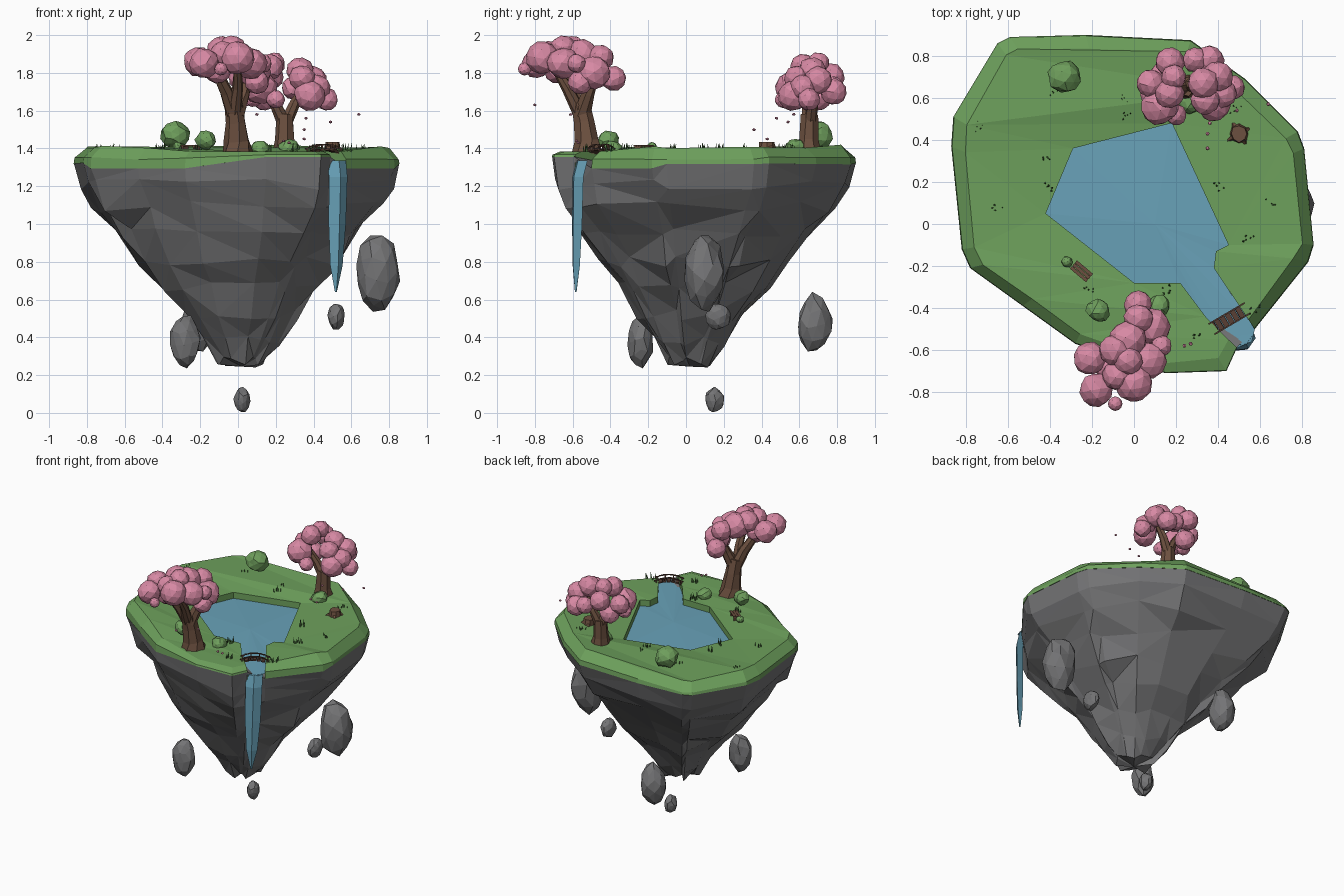
import bpy, bmesh, math, random
from mathutils import Vector, Matrix
from mathutils.geometry import tessellate_polygon

if "Cube" in bpy.data.objects:
    bpy.data.objects.remove(bpy.data.objects["Cube"])

random.seed(4)
R = random.uniform


def material(name, rgb):
    m = bpy.data.materials.new(name)
    m.diffuse_color = (*rgb, 1)
    m.use_nodes = True
    m.node_tree.nodes["Principled BSDF"].inputs["Base Color"].default_value = m.diffuse_color
    return m


ROCK = material("grey rock", (0.175, 0.175, 0.18))
GRASS = material("grass green", (0.155, 0.355, 0.108))
BLADE = material("dark grass", (0.06, 0.15, 0.04))
BUSH = material("bush green", (0.16, 0.35, 0.11))
WATER = material("water blue", (0.14, 0.36, 0.48))
PINK = material("blossom pink", (0.68, 0.25, 0.37))
BARK = material("bark brown", (0.15, 0.08, 0.05))
WOOD = material("dark wood", (0.10, 0.05, 0.035))


def finish(name, bm, mat):
    bmesh.ops.recalc_face_normals(bm, faces=bm.faces)
    me = bpy.data.meshes.new(name)
    bm.to_mesh(me)
    bm.free()
    me.materials.append(mat)
    ob = bpy.data.objects.new(name, me)
    bpy.context.collection.objects.link(ob)
    return ob


def ball(bm, loc, size, jitter=0.08, sub=2):
    vs = bmesh.ops.create_icosphere(bm, subdivisions=sub, radius=1)["verts"]
    rot = Matrix.Rotation(R(0, 6), 3, Vector((R(-1, 1), R(-1, 1), 1)).normalized())
    for v in vs:
        p = rot @ v.co * R(1 - jitter, 1 + jitter)
        v.co = Vector(loc) + Vector((p.x * size[0], p.y * size[1], p.z * size[2]))


def box(bm, loc, size, turn=0, tilt=0):
    m = (Matrix.Translation(loc) @ Matrix.Rotation(turn, 4, 'Z')
         @ Matrix.Rotation(tilt, 4, 'Y') @ Matrix.Diagonal((*size, 1)))
    bmesh.ops.create_cube(bm, size=1, matrix=m)


def limb(bm, path, radii, sides=7, wobble=0.1):
    pts = [Vector(p) for p in path]
    rings = []
    for i, (p, r) in enumerate(zip(pts, radii)):
        d = pts[min(i + 1, len(pts) - 1)] - pts[max(i - 1, 0)]
        q = d.to_track_quat('Z', 'Y')
        rings.append([bm.verts.new(p + q @ Vector((math.cos(a), math.sin(a), 0)) * r * R(1 - wobble, 1 + wobble))
                      for a in (math.tau * k / sides for k in range(sides))])
    bridge(bm, rings)
    bm.faces.new(rings[0])
    bm.faces.new(rings[-1])


def bridge(bm, rings, closed=True):
    n = len(rings[0])
    for a, b in zip(rings, rings[1:]):
        for k in range(n if closed else n - 1):
            j = (k + 1) % n
            bm.faces.new((a[k], a[j], b[j], b[k]))


# island outline, running from one bank of the outlet round to the other
OUTLINE = [(.575, -.50), (.83, -.18), (.855, -.10), (.81, .36), (.78, .44), (.53, .69), (.27, .875),
           (-.23, .90), (-.59, .89), (-.65, .86), (-.86, .51), (-.87, .37), (-.82, -.12), (-.78, -.21),
           (-.53, -.39), (-.28, -.57), (.15, -.71), (.44, -.70), (.49, -.59)]
# pond bank, from the left side of the outlet back to the right side
POND = [(.34, -.44), (.22, -.28), (0, -.28), (-.42, .05), (-.29, .36), (.18, .48), (.45, -.10), (.39, -.13), (.38, -.21)]


def front(p):
    return p[1] < -.58 and p[0] < .495


# height where the rock meets the grass
SEAM = [1.355 if front(p) else (1.295 if p[1] < -.15 else R(1.315, 1.33)) for p in OUTLINE]

# grass cap with sunken pond and outlet
bm = bmesh.new()
low = [bm.verts.new((x, y, z)) for (x, y), z in zip(OUTLINE, SEAM)]
mid = [bm.verts.new((x * .995, y * .995, max(z + .012, R(1.34, 1.355)))) for (x, y), z in zip(OUTLINE, SEAM)]
inner = [(x * f, y * f) for x, y in OUTLINE for f in [R(.91, .94)]]
inner[0], inner[-1] = (.545, -.455), (.45, -.55)
top = [bm.verts.new((x, y, 1.385 if y < -.4 else R(1.395, 1.42))) for x, y in inner]
bridge(bm, [low, mid, top], closed=False)
bank = [bm.verts.new((x, y, 1.38)) for x, y in POND]
loop = top + bank
for tri in tessellate_polygon([[Vector((v.co.x, v.co.y, 0)) for v in loop]]):
    bm.faces.new([loop[i] for i in tri])
rim = [mid[-1], top[-1]] + bank + [top[0], mid[0]]
bed = [bm.verts.new((v.co.x, v.co.y, 1.30)) for v in rim]
bridge(bm, [rim, bed], closed=False)
finish("grass_top", bm, GRASS)

# tapering rock underside
bm = bmesh.new()
rings = []
for i, (z, s) in enumerate([(1.33, .998), (1.21, .965), (1.09, .89), (.95, .75), (.8, .61),
                            (.67, .49), (.52, .35), (.38, .24), (.27, .15)]):
    ring = []
    for k, (x, y) in enumerate(OUTLINE):
        t, a = i / 12, math.atan2(y, x)
        j = R(.94, 1.05) if i > 1 else 1
        px = (x * (1 - t) + .85 * math.cos(a) * t) * s * j + .002 * i
        py = (y * (1 - t) + .85 * math.sin(a) * t) * s * j + .002 * i
        ring.append(bm.verts.new((px, py, SEAM[k] if i == 0 else z + R(-.03, .03))))
    rings.append(ring)
bridge(bm, rings)
for ring, z in ((rings[0], 1.24), (rings[-1], .245)):
    c = bm.verts.new((.02, .02, z))
    for k in range(len(ring)):
        bm.faces.new((ring[k - 1], ring[k], c))
bmesh.ops.triangulate(bm, faces=bm.faces)
finish("island_rock", bm, ROCK)

# pond water
bm = bmesh.new()
edge = [bm.verts.new((x, y, 1.335)) for x, y in [(.49, -.59)] + POND + [(.575, -.50), (.56, -.56)]]
c = bm.verts.new((.1, 0, 1.345))
for k in range(len(edge)):
    bm.faces.new((edge[k - 1], edge[k], c))
finish("pond_water", bm, WATER)

# waterfall: tapering ribbon
bm = bmesh.new()
rings = []
for z, w, t, o in [(1.337, .057, .025, -.01), (1.25, .057, .026, .01), (1.0, .053, .024, .01),
                   (.78, .038, .02, .01), (.64, .006, .005, .01)]:
    c = Vector((.527 - (1.33 - z) * .02 + o * .5, -.56 - o - (1.33 - z) * .02, z))
    u, n = Vector((.86, .5, 0)) * w, Vector((.5, -.86, 0)) * t
    rings.append([bm.verts.new(c + d) for d in (-u, n, u, -n)])
bridge(bm, rings)
bm.faces.new(rings[0])
bm.faces.new(rings[-1])
finish("waterfall", bm, WATER)

# floating rocks
bm = bmesh.new()
for loc, size in [((.74, .10, .74), (.12, .108, .20)), ((.52, .17, .51), (.045, .065, .07)),
                  ((-.28, -.24, .38), (.08, .07, .135)), ((-.21, .68, .475), (.088, .092, .155)),
                  ((.02, .15, .068), (.043, .05, .066))]:
    ball(bm, loc, size, .09)
finish("floating_rocks", bm, ROCK)


# blossom trees
def tree(name, limbs, blobs):
    bm = bmesh.new()
    for path, radii in limbs:
        limb(bm, path, radii)
    finish(name + "_trunk", bm, BARK)
    bm = bmesh.new()
    for x, y, z, r in blobs:
        ball(bm, (x, y, z), (r, r, r), .05)
    finish(name + "_blossom", bm, PINK)


tree("front_tree", [
    ([(0, -.52, 1.36), (-.005, -.525, 1.44), (-.01, -.54, 1.54), (-.02, -.56, 1.64)], [.092, .068, .055, .05]),
    ([(-.02, -.55, 1.58), (-.06, -.60, 1.70), (-.12, -.67, 1.82)], [.045, .036, .026]),
    ([(-.01, -.55, 1.58), (.03, -.52, 1.69), (.06, -.48, 1.8)], [.045, .034, .025]),
    ([(-.02, -.56, 1.58), (0, -.63, 1.72), (0, -.7, 1.84)], [.038, .03, .02])],
    [(.02, -.385, 1.77, .068), (.086, -.49, 1.80, .09), (-.03, -.55, 1.89, .09), (-.09, -.60, 1.92, .075),
     (-.21, -.64, 1.86, .08), (-.11, -.68, 1.82, .075), (-.18, -.79, 1.85, .08), (0, -.76, 1.88, .09),
     (.07, -.65, 1.85, .085), (-.09, -.855, 1.82, .035), (.10, -.56, 1.75, .065), (.02, -.45, 1.88, .07),
     (-.03, -.65, 1.93, .07), (-.08, -.72, 1.9, .07), (.13, -.58, 1.85, .05)])
tree("back_tree", [
    ([(.25, .65, 1.36), (.25, .65, 1.45), (.25, .655, 1.58)], [.075, .055, .045]),
    ([(.25, .655, 1.53), (.2, .64, 1.63), (.14, .62, 1.73)], [.038, .029, .02]),
    ([(.25, .655, 1.53), (.30, .67, 1.64), (.36, .67, 1.74)], [.038, .029, .02])],
    [(.08, .67, 1.74, .068), (.17, .77, 1.78, .07), (.12, .56, 1.72, .088), (.17, .62, 1.83, .07),
     (.19, .70, 1.85, .06), (.36, .78, 1.70, .07), (.33, .67, 1.81, .075), (.38, .57, 1.68, .082),
     (.47, .65, 1.66, .06), (.40, .70, 1.76, .075), (.14, .70, 1.67, .07), (.20, .52, 1.66, .05),
     (.29, .78, 1.72, .06), (.34, .59, 1.77, .07), (.42, .62, 1.72, .07), (.08, .61, 1.67, .05)])

# bushes
bm = bmesh.new()
for x, y, z, r in [(-.33, .70, 1.47, .08), (-.17, -.41, 1.445, .056), (-.32, -.18, 1.41, .026),
                   (.12, -.39, 1.395, .052), (.27, .58, 1.40, .055)]:
    ball(bm, (x, y, z), (r, r, r * .9), .12)
finish("bushes", bm, BUSH)

# grass tufts
bm = bmesh.new()
for x, y in [(-.74, .46), (-.41, .31), (-.41, .18), (-.65, .08), (-.38, .62), (-.03, .5), (.4, .18), (.65, .1),
             (.55, -.06), (.15, -.31), (.57, -.40), (-.21, -.31), (.49, .54), (-.04, .59), (.3, -.55)]:
    for k in range(5):
        px, py = x + R(-.025, .025), y + R(-.025, .025)
        limb(bm, [(px, py, 1.37), (px + R(-.012, .012), py + R(-.012, .012), R(1.415, 1.43))], [.007, .001], 3)
finish("grass_tufts", bm, BLADE)

# drifting petals
bm = bmesh.new()
for x, y, z in [(.35, .43, 1.45), (.35, .36, 1.5), (.49, .54, 1.54), (.64, .57, 1.58), (.36, .48, 1.56),
                (.27, -.57, 1.43), (.05, -.8, 1.63), (.1, -.61, 1.58), (.24, -.58, 1.44)]:
    ball(bm, (x, y, z), (.01, .01, .008), .1, 1)
finish("petals", bm, PINK)

# arched footbridge over the outlet
bm = bmesh.new()
turn = math.atan2(.10, .17)
c, u, n = Vector((.455, -.45, 0)), Vector((math.cos(turn), math.sin(turn), 0)), Vector((-math.sin(turn), math.cos(turn), 0))
for k in range(7):
    t = (k - 3) / 3
    z = 1.375 + .02 * (1 - t * t)
    p = c + u * .085 * t
    box(bm, p + Vector((0, 0, z)), (.025, .062, .01), turn, t * .3)
    for s in (-1, 1):
        box(bm, p + n * .028 * s + Vector((0, 0, z + .026)), (.03, .007, .007), turn, t * .3)
        if k % 2 == 0:
            box(bm, p + n * .028 * s + Vector((0, 0, z + .012)), (.008, .008, .032), turn)
finish("footbridge", bm, WOOD)

# bench by the pond
bm = bmesh.new()
turn = -.7
c, u, n = Vector((-.25, -.225, 0)), Vector((math.cos(turn), math.sin(turn), 0)), Vector((-math.sin(turn), math.cos(turn), 0))
for k in (-1, 0, 1):
    box(bm, c + n * .018 * k + Vector((0, 0, 1.415)), (.10, .016, .009), turn)
for s in (-1, 1):
    box(bm, c + u * .04 * s + Vector((0, 0, 1.392)), (.012, .046, .038), turn)
finish("bench", bm, BARK)

# tree stump with roots
bm = bmesh.new()
limb(bm, [(.5, .43, 1.37), (.5, .43, 1.395), (.5, .43, 1.435)], [.062, .046, .04], 8)
for k in range(4):
    a = k * 1.6 + .5
    limb(bm, [(.5 + .025 * math.cos(a), .43 + .025 * math.sin(a), 1.405),
              (.5 + .065 * math.cos(a), .43 + .065 * math.sin(a), 1.385)], [.017, .006], 5)
finish("stump", bm, BARK)
